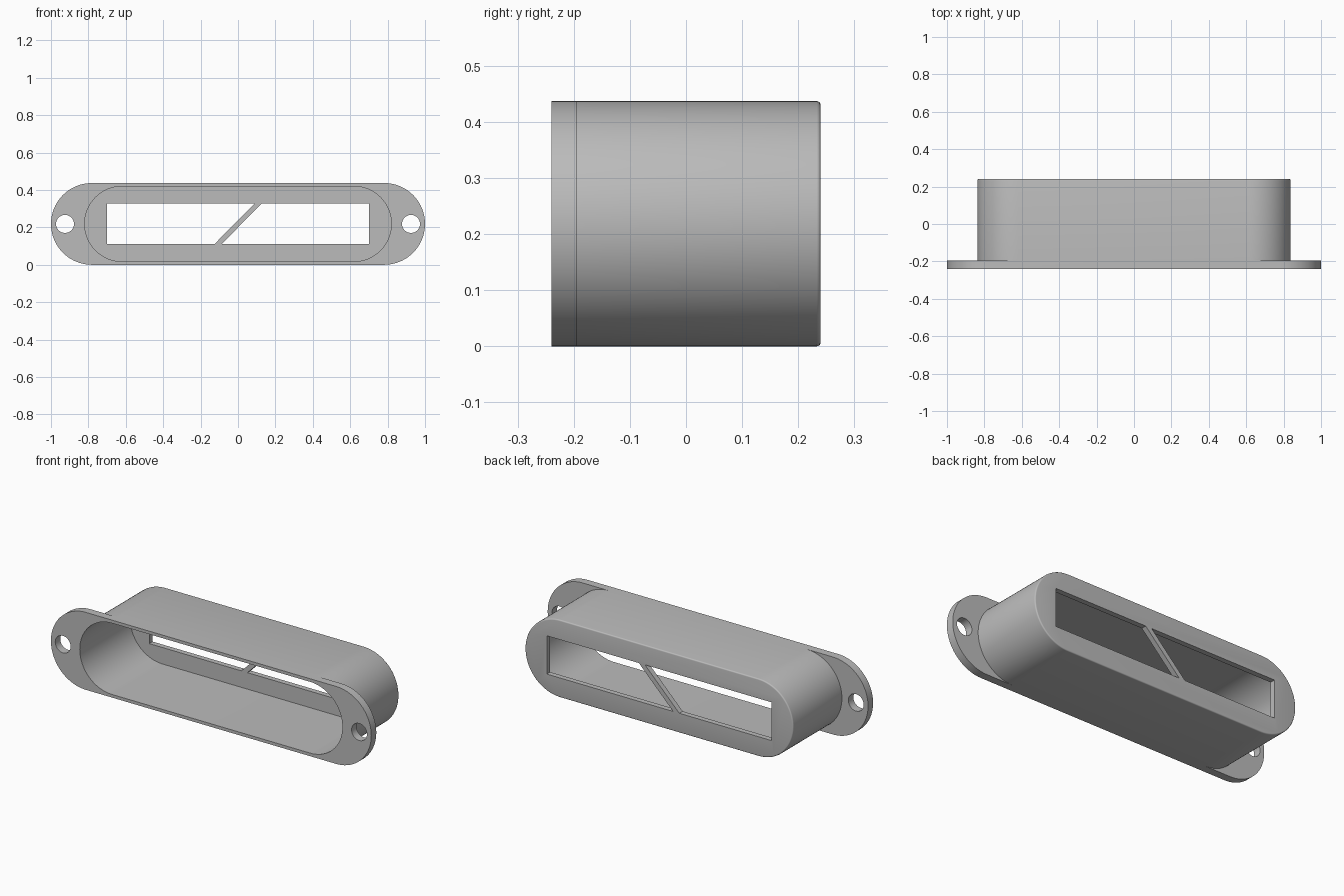
import bpy, bmesh, math
from mathutils import Vector

cube = bpy.data.objects.get("Cube")
if cube:
    bpy.data.objects.remove(cube, do_unlink=True)

R = 0.2185            # half height, also the centre line
FRONT, BACK = -0.24, 0.24
FLANGE_BACK = -0.195
FLOOR = 0.03          # thickness of the back wall

grey = bpy.data.materials.new("plain grey")
grey.use_nodes = True
colour = (0.5, 0.5, 0.5, 1)
grey.diffuse_color = colour
grey.node_tree.nodes["Principled BSDF"].inputs["Base Color"].default_value = colour


def stadium(half_length, radius, steps=40):
    """Outline with two round ends, in x and z."""
    c = half_length - radius
    points = []
    for side in (1, -1):
        for i in range(steps + 1):
            a = -math.pi / 2 + math.pi * i / steps
            points.append((side * (c + radius * math.cos(a)), R + side * radius * math.sin(a)))
    return points


def circle(x, radius, steps=48):
    return [(x + radius * math.cos(2 * math.pi * i / steps),
             R + radius * math.sin(2 * math.pi * i / steps)) for i in range(steps)]


def prism(name, outline, y0, y1, rim=0):
    """Extrude an outline along y, optionally rounding its back rim."""
    bm = bmesh.new()
    face = bm.faces.new([bm.verts.new((x, y0, z)) for x, z in outline])
    new = bmesh.ops.extrude_face_region(bm, geom=[face])["geom"]
    moved = [g for g in new if isinstance(g, bmesh.types.BMVert)]
    bmesh.ops.translate(bm, verts=moved, vec=Vector((0, y1 - y0, 0)))
    bmesh.ops.recalc_face_normals(bm, faces=bm.faces)
    if rim:
        edges = [e for e in bm.edges if all(abs(v.co.y - y1) < 1e-5 for v in e.verts)]
        bmesh.ops.bevel(bm, geom=edges, offset=rim, segments=4, profile=0.5, affect='EDGES')
    mesh = bpy.data.meshes.new(name)
    bm.to_mesh(mesh)
    bm.free()
    mesh.materials.append(grey)
    obj = bpy.data.objects.new(name, mesh)
    bpy.context.collection.objects.link(obj)
    return obj


def combine(target, tool, operation):
    """Apply a boolean and discard the tool."""
    mod = target.modifiers.new("combine", 'BOOLEAN')
    mod.object, mod.operation, mod.solver = tool, operation, 'EXACT'
    bpy.ops.object.select_all(action='DESELECT')
    bpy.context.view_layer.objects.active = target
    target.select_set(True)
    bpy.ops.object.modifier_apply(modifier=mod.name)
    bpy.data.objects.remove(tool, do_unlink=True)


# Round-ended shell joined to its mounting flange
housing = prism("housing", stadium(0.837, R), FRONT, BACK, rim=0.007)
combine(housing, prism("flange", stadium(1.0, R), FRONT, FLANGE_BACK), 'UNION')

# Deep hollow open at the front
combine(housing, prism("hollow", stadium(0.82, 0.201), FRONT - 0.1, BACK - FLOOR), 'DIFFERENCE')

# Two windows in the back wall, leaving a slanted bar between them
HALF_X, HALF_Z, LEAN, BAR = 0.701, 0.108, 0.107, 0.019
for s in (-1, 1):
    window = [(s * HALF_X, R - HALF_Z), (s * HALF_X, R + HALF_Z),
              (LEAN + s * BAR, R + HALF_Z), (-LEAN + s * BAR, R - HALF_Z)]
    combine(housing, prism("window", window, BACK - 0.1, BACK + 0.1), 'DIFFERENCE')

# Screw holes in the flange ears
for s in (-1, 1):
    combine(housing, prism("screw_hole", circle(s * 0.925, 0.048), FRONT - 0.1, FLANGE_BACK + 0.1),
            'DIFFERENCE')

bpy.ops.object.shade_smooth_by_angle(angle=math.radians(30))
